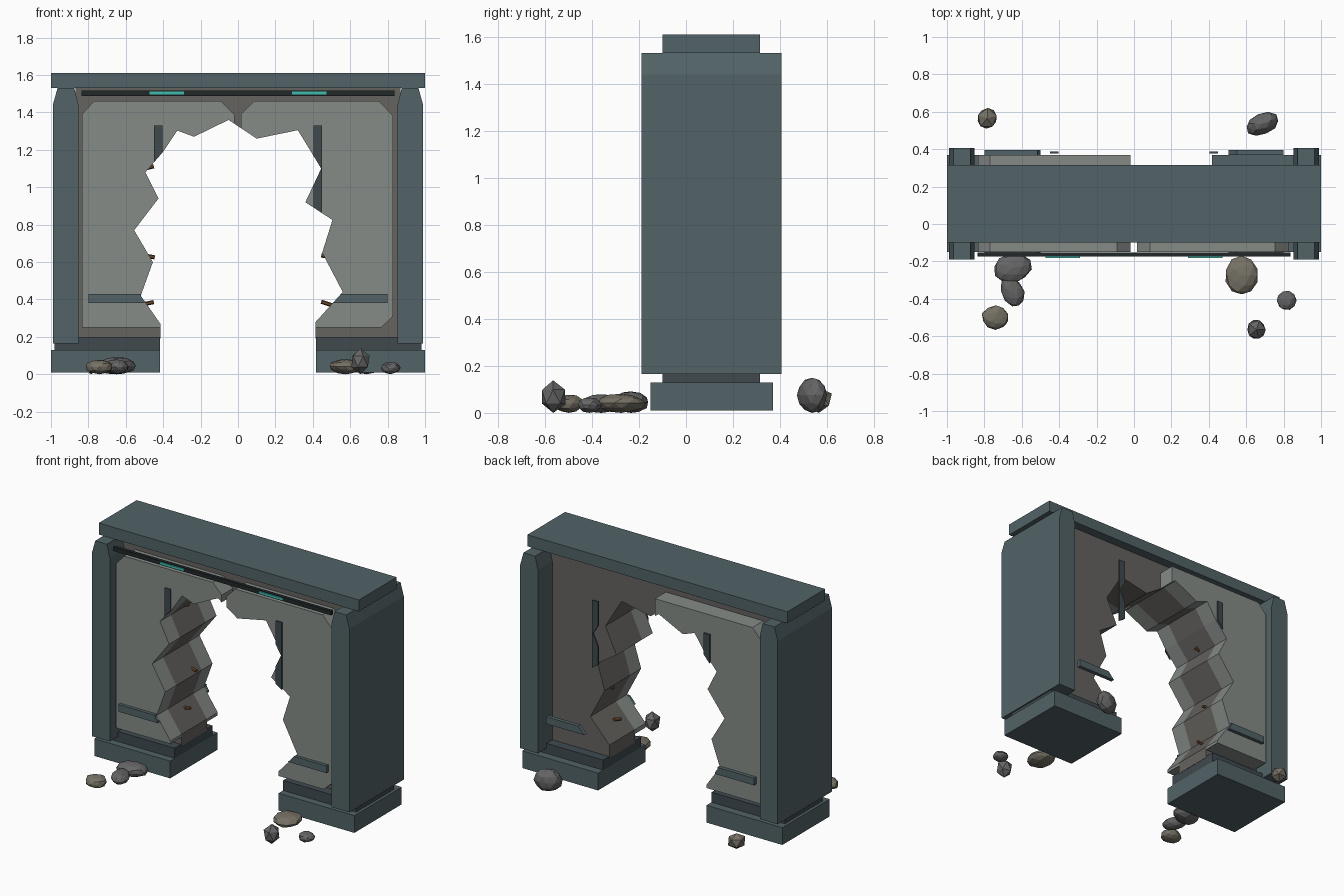
import bpy, bmesh, math, random
from mathutils import Vector

if "Cube" in bpy.data.objects:
    bpy.data.objects.remove(bpy.data.objects["Cube"])

random.seed(4)


def material(name, rgb):
    m = bpy.data.materials.new(name)
    m.diffuse_color = (*rgb, 1)
    m.use_nodes = True
    m.node_tree.nodes["Principled BSDF"].inputs["Base Color"].default_value = m.diffuse_color
    return m


SLATE = material("slate", (0.085, 0.125, 0.135))
DARK = material("dark_slate", (0.05, 0.068, 0.078))
BLACK = material("black_trim", (0.015, 0.02, 0.022))
CORE = material("core_concrete", (0.13, 0.125, 0.115))
PANEL = material("panel_concrete", (0.24, 0.26, 0.245))
GLOW = material("teal_light", (0.05, 0.5, 0.42))
RUST = material("rust", (0.16, 0.07, 0.03))
STONE = [material("stone_grey", (0.13, 0.13, 0.13)),
         material("stone_tan", (0.18, 0.165, 0.13))]


def finish(name, bm, mat):
    bmesh.ops.recalc_face_normals(bm, faces=bm.faces)
    me = bpy.data.meshes.new(name)
    bm.to_mesh(me)
    bm.free()
    ob = bpy.data.objects.new(name, me)
    bpy.context.collection.objects.link(ob)
    if mat:
        me.materials.append(mat)
    return ob


def prism(name, profile, y0, y1, mat=None):
    """Extrude an x-z outline from y0 to y1."""
    bm = bmesh.new()
    face = bm.faces.new([bm.verts.new((x, y0, z)) for x, z in profile])
    ext = bmesh.ops.extrude_face_region(bm, geom=[face])
    bmesh.ops.translate(bm, vec=(0, y1 - y0, 0),
                        verts=[v for v in ext["geom"] if isinstance(v, bmesh.types.BMVert)])
    return finish(name, bm, mat)


def box(name, x0, x1, y0, y1, z0, z1, mat):
    return prism(name, [(x0, z0), (x1, z0), (x1, z1), (x0, z1)], y0, y1, mat)


# Jagged breach used to cut the wall
HOLE = [(-0.415, -0.1), (-0.415, 0.27), (-0.52, 0.42), (-0.455, 0.60), (-0.555, 0.77),
        (-0.425, 0.94), (-0.495, 1.08), (-0.40, 1.19), (-0.325, 1.303), (-0.235, 1.27),
        (-0.05, 1.36), (0.10, 1.26), (0.32, 1.305), (0.445, 1.10), (0.36, 0.92),
        (0.505, 0.825), (0.45, 0.65), (0.56, 0.44), (0.415, 0.28), (0.415, -0.1)]
cutter = prism("breach_cutter", HOLE, -0.7, 0.7)
cutter.hide_render = True


def breach(ob):
    mod = ob.modifiers.new("breach", "BOOLEAN")
    mod.operation = "DIFFERENCE"
    mod.solver = "EXACT"
    mod.object = cutter
    deps = bpy.context.evaluated_depsgraph_get()
    me = bpy.data.meshes.new_from_object(ob.evaluated_get(deps))
    ob.modifiers.clear()
    ob.data = me


# Wall core and the three cladding panels (one back panel is missing)
breach(box("wall_core", -0.87, 0.87, -0.03, 0.25, 0.19, 1.53, CORE))
breach(prism("front_panel_left", [(-0.835, 0.25), (-0.02, 0.25), (-0.02, 1.39), (-0.09, 1.46),
                                  (-0.77, 1.46), (-0.835, 1.39)], -0.15, -0.03, PANEL))
breach(prism("front_panel_right", [(0.015, 0.25), (0.765, 0.25), (0.83, 0.31), (0.83, 1.38),
                                   (0.755, 1.46), (0.085, 1.46), (0.015, 1.39)],
             -0.15, -0.03, PANEL))
breach(prism("back_panel_left", [(-0.835, 0.25), (-0.02, 0.25), (-0.02, 1.46),
                                 (-0.77, 1.46), (-0.835, 1.39)], 0.25, 0.37, PANEL))

# Mirrored frame: footings, plinths, chamfered columns, ledges and upright trims
for s, side in ((-1, "left"), (1, "right")):
    box(f"footing_{side}", s * 0.417, s * 1.0, -0.15, 0.37, 0.01, 0.13, SLATE)
    box(f"plinth_{side}", s * 0.417, s * 0.98, -0.10, 0.315, 0.13, 0.2, DARK)
    prism(f"column_{side}", [(s * x, z) for x, z in
                             [(0.99, 0.165), (0.99, 1.44), (0.965, 1.53), (0.875, 1.53),
                              (0.853, 1.44), (0.853, 0.165)]], -0.19, 0.407, SLATE)
    for face, y0, y1 in (("front", -0.172, -0.148), ("back", 0.368, 0.395)):
        breach(box(f"{face}_ledge_{side}", s * 0.5, s * 0.8, y0, y1, 0.38, 0.43, SLATE))
        low = 1.05 if s < 0 else 0.8
        breach(box(f"{face}_trim_{side}", s * 0.405, s * 0.45, y0 + 0.008, y1 - 0.008,
                   low, 1.33, DARK))
    # Teal lights
    box(f"light_{side}", s * 0.288, s * 0.472, -0.182, -0.172, 1.496, 1.511, GLOW)

# Lintel slab and dark light strip
box("lintel", -1, 1, -0.10, 0.315, 1.53, 1.61, SLATE)
box("light_strip", -0.838, 0.838, -0.175, -0.152, 1.488, 1.516, BLACK)

# Broken reinforcing bars sticking out of the breach: root, tip
for i, (x, y, z, dx, dz) in enumerate([
        (-0.50, 0.10, 1.10, 0.05, 0.012), (-0.50, 0.18, 0.635, 0.055, -0.01),
        (-0.53, 0.12, 0.37, 0.08, 0.016), (0.49, 0.16, 0.63, -0.045, 0.005),
        (0.53, 0.08, 0.36, -0.085, 0.028)]):
    bm = bmesh.new()
    bmesh.ops.create_cone(bm, cap_ends=True, segments=6, radius1=0.011, radius2=0.011, depth=1)
    d = Vector((dx, 0, dz))
    for v in bm.verts:
        v.co.z *= d.length
    bmesh.ops.rotate(bm, verts=bm.verts, matrix=d.to_track_quat("Z", "Y").to_matrix())
    bmesh.ops.translate(bm, verts=bm.verts, vec=Vector((x, y, z)) + d / 2)
    finish(f"rebar_{i + 1}", bm, RUST)

# Rubble: x, y, top z, radius x, radius y, turn, subdivisions, stone
for i, (x, y, top, rx, ry, turn, sub, st) in enumerate([
        (-0.65, -0.235, 0.10, 0.105, 0.08, 10, 2, 0), (-0.65, -0.36, 0.085, 0.06, 0.09, 25, 2, 0),
        (-0.74, -0.50, 0.085, 0.075, 0.066, 0, 2, 1), (0.575, -0.275, 0.085, 0.088, 0.105, 0, 2, 1),
        (0.815, -0.41, 0.07, 0.053, 0.053, 20, 2, 0), (0.655, -0.565, 0.14, 0.056, 0.06, 0, 1, 0),
        (-0.785, 0.565, 0.115, 0.062, 0.06, 15, 1, 1), (0.685, 0.535, 0.16, 0.092, 0.058, 22, 2, 0)]):
    bm = bmesh.new()
    bmesh.ops.create_icosphere(bm, subdivisions=sub, radius=1)
    c, s = math.cos(math.radians(turn)), math.sin(math.radians(turn))
    for v in bm.verts:
        k = random.uniform(0.92, 1.04)
        px, py, pz = v.co.x * rx * k, v.co.y * ry * k, v.co.z * k
        v.co = (x + px * c - py * s, y + px * s + py * c, top / 2 + 0.002 + pz * (top / 2 - 0.002))
    low = min(v.co.z for v in bm.verts)
    bmesh.ops.translate(bm, verts=bm.verts, vec=(0, 0, -low))
    finish(f"rubble_{i + 1}", bm, STONE[st])

bpy.data.objects.remove(cutter)
